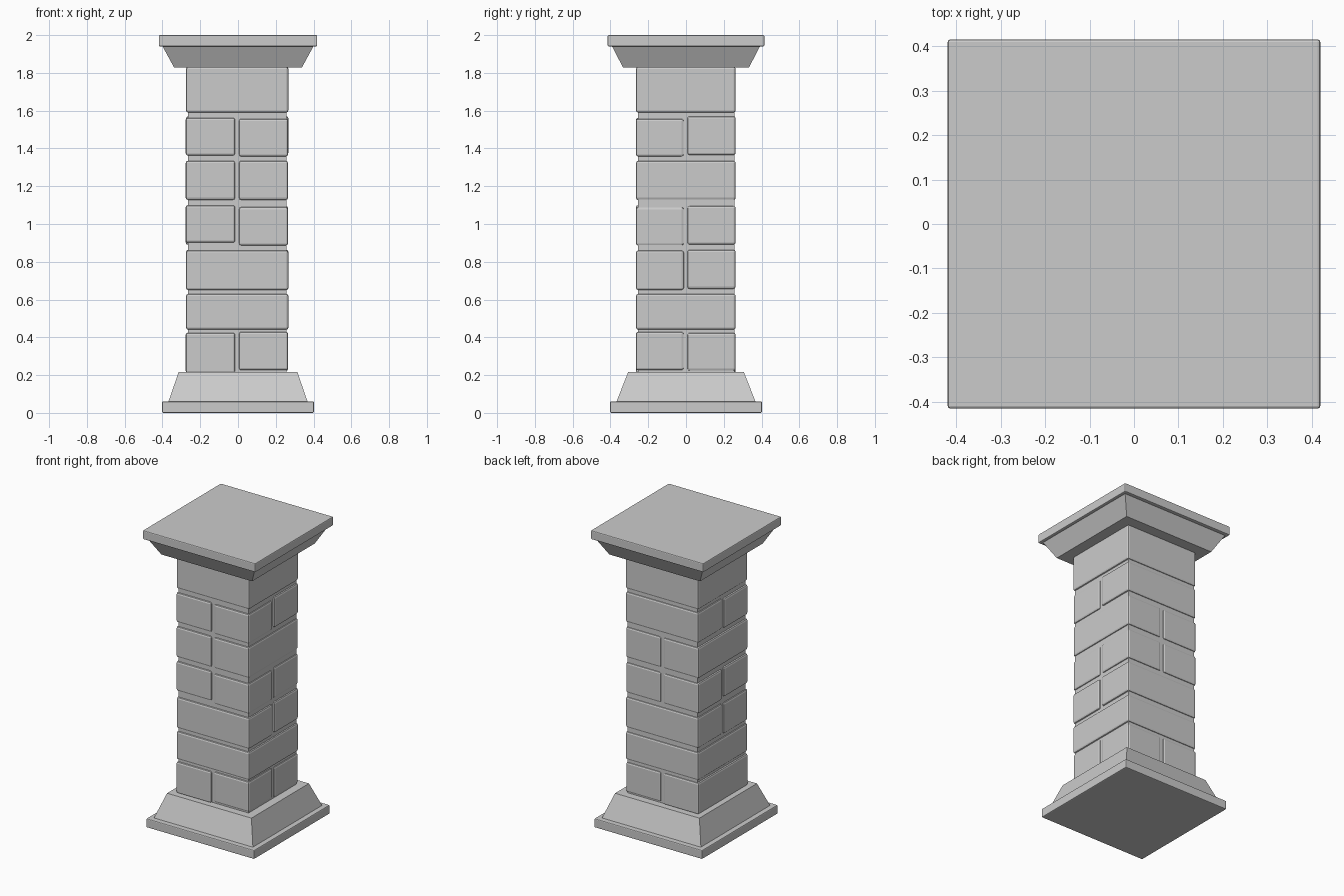
import bpy

if "Cube" in bpy.data.objects:
    bpy.data.objects.remove(bpy.data.objects["Cube"])


def block(name, x0, x1, y0, y1, z0, z1, bevel=0.012, top=None):
    """Box by its limits; 'top' gives (half x, half y) of a tapered upper face."""
    tx0, tx1, ty0, ty1 = (-top[0], top[0], -top[1], top[1]) if top else (x0, x1, y0, y1)
    verts = [(x0, y0, z0), (x1, y0, z0), (x1, y1, z0), (x0, y1, z0),
             (tx0, ty0, z1), (tx1, ty0, z1), (tx1, ty1, z1), (tx0, ty1, z1)]
    faces = [(3, 2, 1, 0), (4, 5, 6, 7), (0, 1, 5, 4),
             (1, 2, 6, 5), (2, 3, 7, 6), (3, 0, 4, 7)]
    mesh = bpy.data.meshes.new(name)
    mesh.from_pydata(verts, [], faces)
    obj = bpy.data.objects.new(name, mesh)
    bpy.context.collection.objects.link(obj)
    if bevel:
        mod = obj.modifiers.new("worn_edges", 'BEVEL')
        mod.width = bevel
        mod.segments = 2
    return obj


# Base: plinth and tapered foot
block("base_plinth", -0.402, 0.402, -0.402, 0.402, 0.0, 0.06, 0.006)
block("base_taper", -0.37, 0.37, -0.37, 0.37, 0.055, 0.217, 0, top=(0.314, 0.306))

# Capital: flared neck and top slab
block("cap_taper", -0.338, 0.338, -0.333, 0.333, 1.828, 1.945, 0, top=(0.402, 0.394))
block("cap_slab", -0.419, 0.419, -0.415, 0.415, 1.94, 2.0, 0.006)

# Mortar core
block("mortar_core", -0.266, 0.257, -0.255, 0.256, 0.15, 1.86, 0)

# Stone spans: low half, high half or full width
X = {"L": (-0.277, -0.015), "R": (0.005, 0.265), "F": (-0.275, 0.267)}
Y = {"L": (-0.265, -0.011), "R": (0.007, 0.263), "F": (-0.265, 0.263)}

# Courses from bottom to top: (x span, y span, bottom, top)
courses = [
    [("L", "F", 0.21, 0.425), ("R", "L", 0.225, 0.43), ("R", "R", 0.222, 0.425)],
    [("F", "F", 0.44, 0.63)],
    [("F", "L", 0.65, 0.86), ("F", "R", 0.656, 0.864)],
    [("L", "L", 0.90, 1.10), ("R", "L", 0.886, 1.09),
     ("L", "R", 0.89, 1.095), ("R", "R", 0.89, 1.096)],
    [("L", "F", 1.127, 1.335), ("R", "F", 1.127, 1.335)],
    [("L", "L", 1.362, 1.563), ("R", "L", 1.357, 1.558), ("F", "R", 1.365, 1.571)],
    [("F", "F", 1.59, 1.832)],
]
for i, course in enumerate(courses, 1):
    for j, (sx, sy, z0, z1) in enumerate(course, 1):
        block(f"stone_{i}_{j}", *X[sx], *Y[sy], z0, z1)
